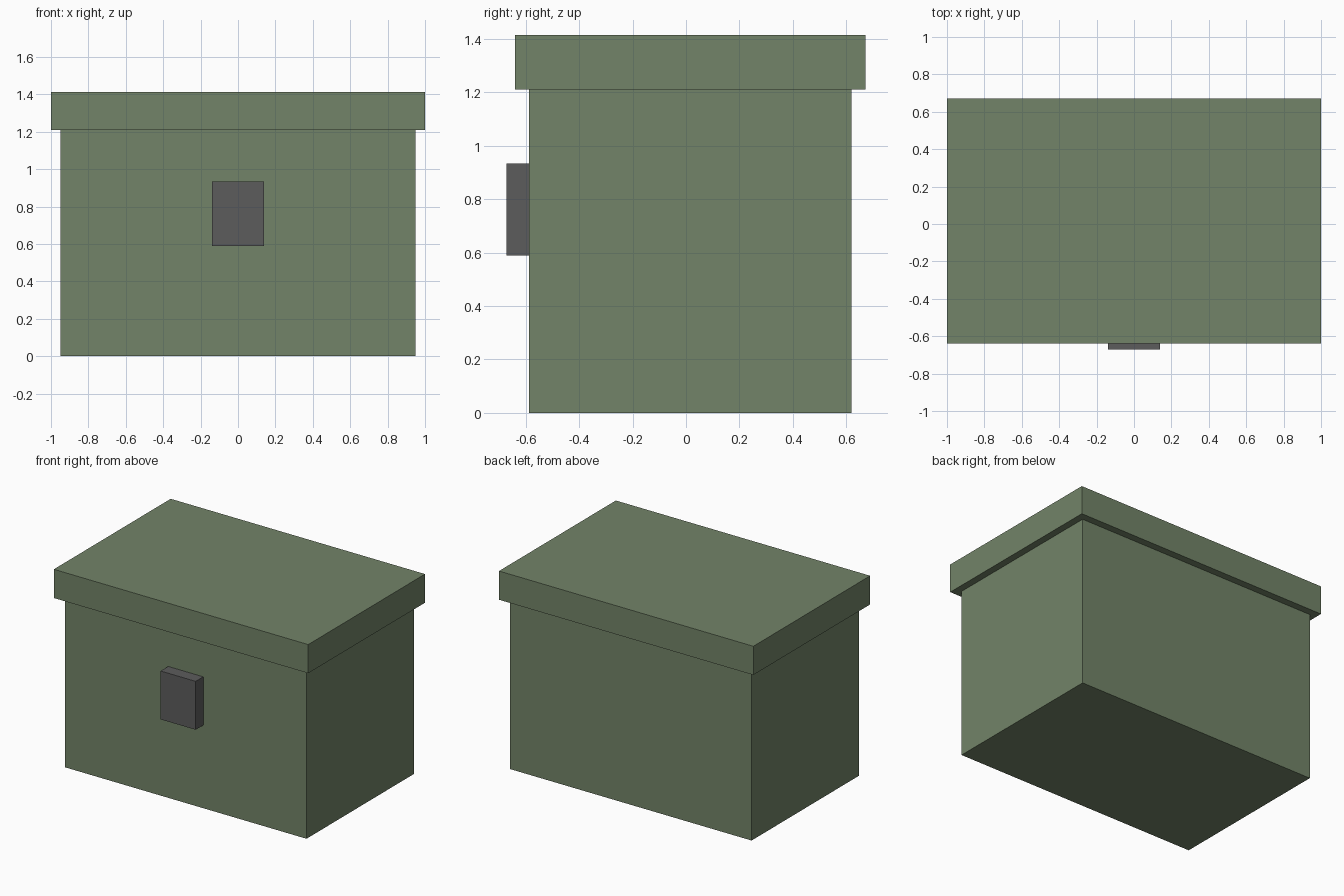
import bpy

# Remove the default object
cube = bpy.data.objects.get("Cube")
if cube:
    bpy.data.objects.remove(cube, do_unlink=True)


def make_material(name, rgb):
    mat = bpy.data.materials.new(name)
    mat.use_nodes = True
    color = (*rgb, 1.0)
    mat.diffuse_color = color
    mat.node_tree.nodes["Principled BSDF"].inputs["Base Color"].default_value = color
    return mat


def make_box(name, low, high, mat):
    """Axis-aligned box between two opposite corners."""
    center = [(a + b) / 2 for a, b in zip(low, high)]
    bpy.ops.mesh.primitive_cube_add(size=1, location=center)
    obj = bpy.context.object
    obj.name = obj.data.name = name
    obj.scale = [b - a for a, b in zip(low, high)]
    bpy.ops.object.transform_apply(location=False, rotation=False, scale=True)
    obj.data.materials.append(mat)
    return obj


green = make_material("olive green", (0.17, 0.23, 0.138))
grey = make_material("dark grey", (0.107, 0.107, 0.107))

# Crate body, overhanging lid and front latch
make_box("crate_body", (-0.95, -0.587, 0), (0.95, 0.62, 1.21), green)
make_box("lid", (-1, -0.64, 1.21), (1, 0.672, 1.414), green)
make_box("latch", (-0.138, -0.672, 0.59), (0.138, -0.587, 0.934), grey)
